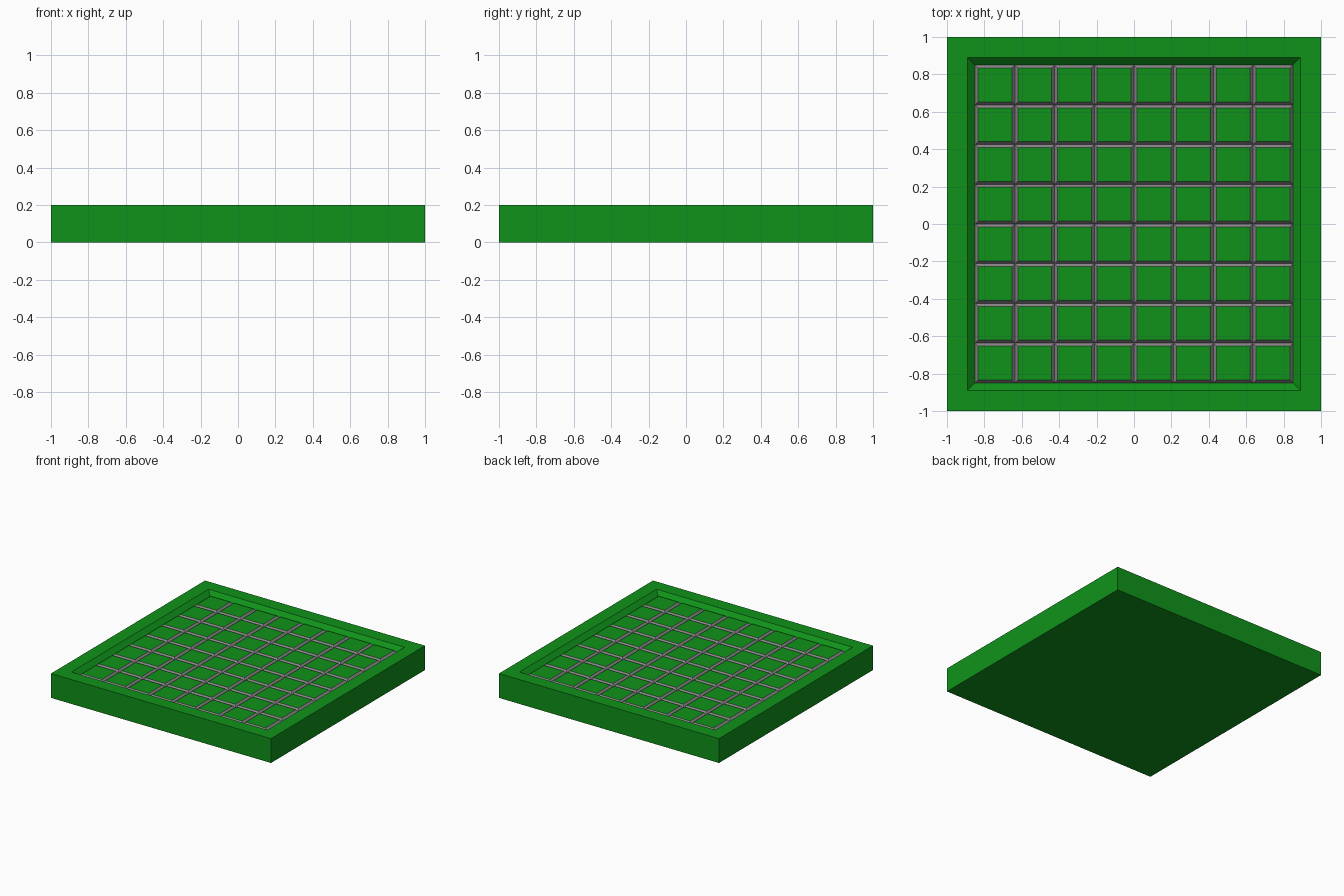
import bpy, bmesh

if "Cube" in bpy.data.objects:
    bpy.data.objects.remove(bpy.data.objects["Cube"])

def material(name, color):
    m = bpy.data.materials.new(name)
    m.diffuse_color = color
    m.use_nodes = True
    m.node_tree.nodes["Principled BSDF"].inputs["Base Color"].default_value = m.diffuse_color
    return m

green = material("green", (0.005, 0.29, 0.01, 1))
grey = material("grey", (0.27, 0.25, 0.27, 1))

def square(bm, cx, cy, half, z):
    return [bm.verts.new((cx + sx * half, cy + sy * half, z))
            for sx, sy in ((-1, -1), (1, -1), (1, 1), (-1, 1))]

def skin(bm, a, b, mat=0):
    for i in range(4):
        j = (i + 1) % 4
        bm.faces.new((a[i], a[j], b[j], b[i])).material_index = mat

def finish(bm, name, mats):
    me = bpy.data.meshes.new(name)
    bm.to_mesh(me)
    bm.free()
    for m in mats:
        me.materials.append(m)
    ob = bpy.data.objects.new(name, me)
    bpy.context.collection.objects.link(ob)

FLOOR, TILE_TOP, FIELD, N = 0.16, 0.18, 0.85, 8

# Board with a sloped recess in its top
bm = bmesh.new()
rings = [square(bm, 0, 0, h, z) for h, z in
         ((1, 0), (1, 0.2), (0.89, 0.2), (FIELD, FLOOR))]
for a, b in zip(rings, rings[1:]):
    skin(bm, a, b)
bm.faces.new(rings[0][::-1])
bm.faces.new(rings[-1])
finish(bm, "board", [green])

# Raised tiles with grey chamfered edges
bm = bmesh.new()
pitch = 2 * FIELD / N
for i in range(N):
    for j in range(N):
        x = -FIELD + (i + 0.5) * pitch
        y = -FIELD + (j + 0.5) * pitch
        low = square(bm, x, y, pitch / 2, FLOOR)
        high = square(bm, x, y, pitch / 2 - 0.016, TILE_TOP)
        skin(bm, low, high, 1)
        bm.faces.new(high)
finish(bm, "grid_tiles", [green, grey])
